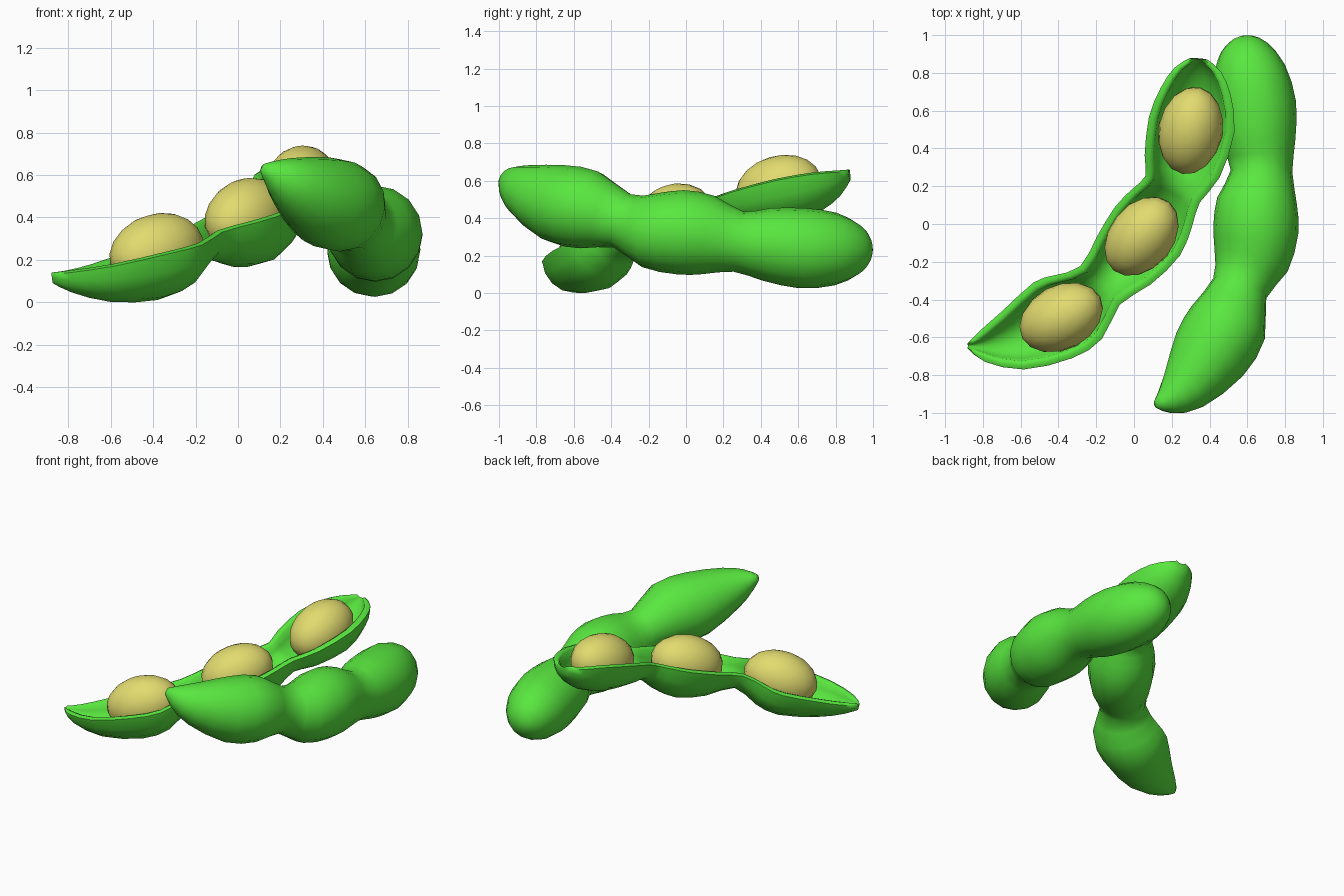
import bpy, bmesh, math
from mathutils import Vector

if "Cube" in bpy.data.objects:
    bpy.data.objects.remove(bpy.data.objects["Cube"])


def material(name, rgb):
    m = bpy.data.materials.new(name)
    m.diffuse_color = (*rgb, 1)
    m.use_nodes = True
    m.node_tree.nodes["Principled BSDF"].inputs["Base Color"].default_value = m.diffuse_color
    return m


GREEN = material("pod_green", (0.10, 0.80, 0.05))
YELLOW = material("bean_yellow", (0.76, 0.71, 0.16))


def smooth(ob, mat, angle):
    ob.data.materials.append(mat)
    bpy.ops.object.select_all(action='DESELECT')
    ob.select_set(True)
    bpy.context.view_layer.objects.active = ob
    bpy.ops.object.shade_smooth_by_angle(angle=math.radians(angle))


def refine(st):
    """Insert a spline midpoint between neighbouring stations."""
    out = []
    for i in range(len(st) - 1):
        a, b, c, d = st[max(i - 1, 0)], st[i], st[i + 1], st[min(i + 2, len(st) - 1)]
        out += [b, tuple((9 * (q + r) - p - s) / 16 for p, q, r, s in zip(a, b, c, d))]
    return out + [st[-1]]


def loft(name, stations, section, angle):
    """Skin rings along a spine; section(size) gives (side, up) offsets."""
    stations = refine(stations)
    pts = [Vector(s[:3]) for s in stations]
    bm = bmesh.new()
    rings = []
    for i, s in enumerate(stations):
        t = (pts[min(i + 2, len(pts) - 1)] - pts[max(i - 2, 0)]).normalized()
        side = t.cross(Vector((0, 0, 1))).normalized()
        up = side.cross(t)
        rings.append([bm.verts.new(pts[i] + side * a + up * b)
                      for a, b in section(*s[3:])])
    n = len(rings[0])
    for r0, r1 in zip(rings, rings[1:]):
        for k in range(n):
            bm.faces.new((r0[k], r0[(k + 1) % n], r1[(k + 1) % n], r1[k]))
    bm.faces.new(rings[0])
    bm.faces.new(rings[-1])
    bmesh.ops.recalc_face_normals(bm, faces=bm.faces)
    me = bpy.data.meshes.new(name)
    bm.to_mesh(me)
    bm.free()
    ob = bpy.data.objects.new(name, me)
    bpy.context.collection.objects.link(ob)
    smooth(ob, GREEN, angle)


def round_section(r):
    return [(r * math.cos(k * math.pi / 8), r * math.sin(k * math.pi / 8))
            for k in range(16)]


def shell_section(w, d):
    # outer half ellipse, rounded rim, inner half ellipse back
    wall = 0.048
    iw, idp = max(w - wall, w * 0.3), max(d - wall, 0.002)
    arc = [math.pi * k / 8 for k in range(9)]
    outer = [(w * math.cos(a), -d * math.sin(a)) for a in arc]
    inner = [(iw * math.cos(a), -idp * math.sin(a)) for a in reversed(arc)]
    m = (w + iw) / 2
    return outer + [(-m, 0.01)] + inner + [(m, 0.01)]


# closed pod: x, y, z, radius
loft("closed_pod", [
    (0.115, -0.955, 0.635, 0.02), (0.175, -0.935, 0.605, 0.075),
    (0.265, -0.875, 0.555, 0.137), (0.40, -0.69, 0.48, 0.21),
    (0.50, -0.52, 0.445, 0.212), (0.56, -0.34, 0.385, 0.150),
    (0.62, -0.20, 0.335, 0.20), (0.645, -0.03, 0.325, 0.226),
    (0.652, 0.12, 0.31, 0.212), (0.675, 0.28, 0.275, 0.163),
    (0.66, 0.43, 0.26, 0.195), (0.645, 0.62, 0.24, 0.215),
    (0.61, 0.80, 0.235, 0.194), (0.575, 0.92, 0.232, 0.135),
    (0.555, 0.97, 0.23, 0.075), (0.548, 0.988, 0.23, 0.02)],
    round_section, 60)

# open half pod: x, y, rim height, half width, depth
loft("open_pod", [
    (-0.88, -0.645, 0.13, 0.015, 0.04), (-0.80, -0.645, 0.14, 0.085, 0.095),
    (-0.64, -0.615, 0.17, 0.165, 0.172), (-0.43, -0.51, 0.228, 0.225, 0.225),
    (-0.295, -0.44, 0.27, 0.21, 0.20), (-0.18, -0.325, 0.33, 0.146, 0.135),
    (-0.055, -0.195, 0.375, 0.19, 0.215), (0.07, -0.04, 0.425, 0.215, 0.25),
    (0.15, 0.09, 0.465, 0.186, 0.205), (0.205, 0.185, 0.495, 0.16, 0.145),
    (0.255, 0.305, 0.54, 0.207, 0.19), (0.305, 0.525, 0.602, 0.23, 0.225),
    (0.327, 0.70, 0.635, 0.187, 0.195), (0.337, 0.815, 0.645, 0.125, 0.125),
    (0.342, 0.873, 0.65, 0.05, 0.05)],
    shell_section, 65)

# three beans lying along the open pod
for i, (loc, yaw) in enumerate([((-0.385, -0.495, 0.24), 28),
                                ((0.04, -0.065, 0.405), 51),
                                ((0.30, 0.495, 0.558), 79)]):
    bpy.ops.mesh.primitive_uv_sphere_add(
        segments=16, ring_count=10, radius=1, location=loc,
        rotation=(0, math.radians(-17), math.radians(yaw)))
    bean = bpy.context.object
    bean.name = f"bean_{i + 1}"
    bean.scale = (0.24, 0.17, 0.175)
    smooth(bean, YELLOW, 60)
